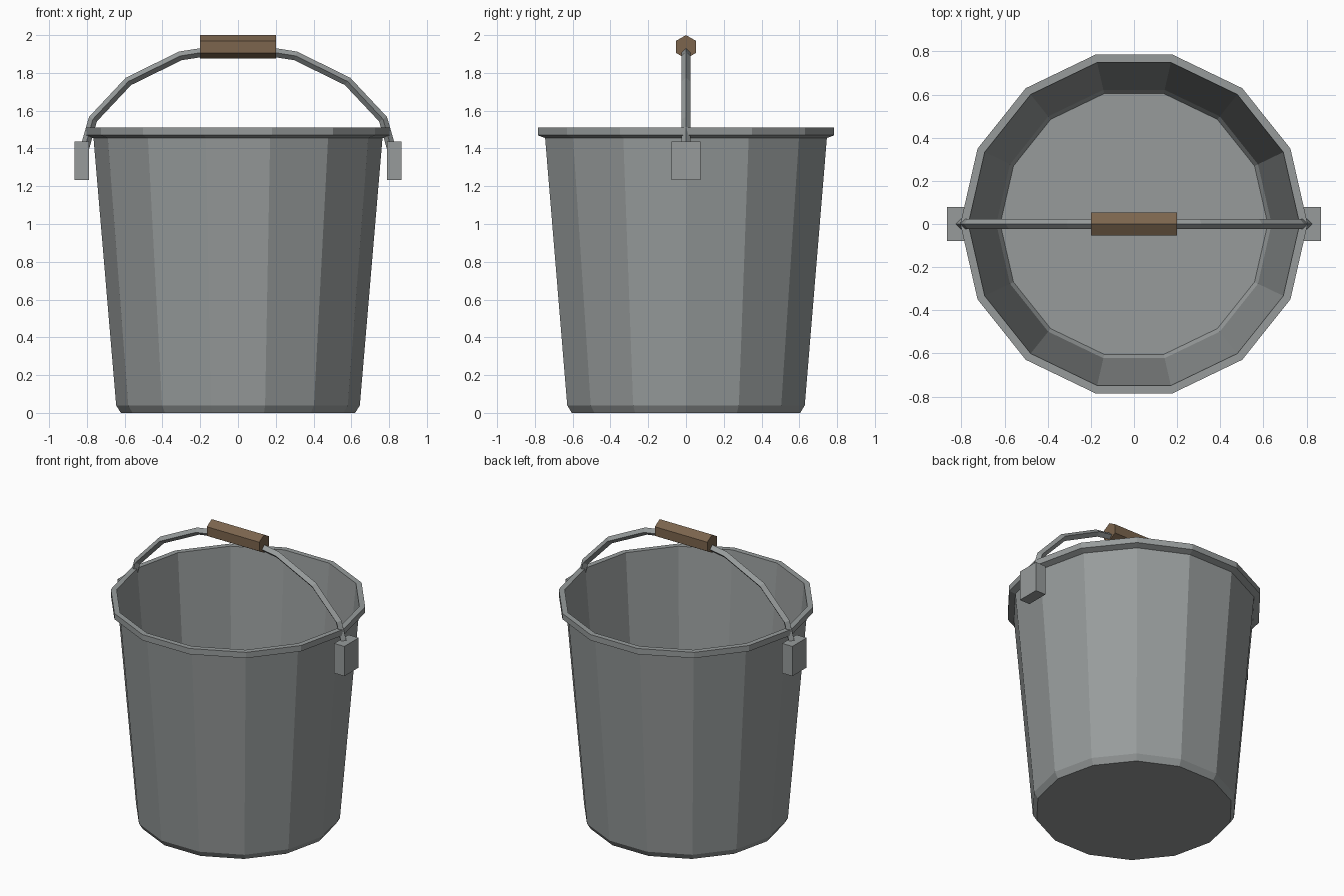
import bpy, bmesh
from math import sin, cos, pi
from mathutils import Vector

cube = bpy.data.objects.get("Cube")
if cube:
    bpy.data.objects.remove(cube)


def make_material(name, rgb):
    mat = bpy.data.materials.new(name)
    mat.use_nodes = True
    mat.diffuse_color = (*rgb, 1)
    mat.node_tree.nodes["Principled BSDF"].inputs["Base Color"].default_value = (*rgb, 1)
    return mat


STEEL = make_material("galvanised_steel", (0.31, 0.33, 0.33))
WOOD = make_material("brown_wood", (0.2, 0.13, 0.075))


def finish(name, bm, mat):
    bmesh.ops.recalc_face_normals(bm, faces=bm.faces)
    mesh = bpy.data.meshes.new(name)
    bm.to_mesh(mesh)
    bm.free()
    mesh.materials.append(mat)
    obj = bpy.data.objects.new(name, mesh)
    bpy.context.collection.objects.link(obj)
    return obj


def skin(name, rings, mat):
    """Bridge successive rings of points and cap both ends."""
    bm = bmesh.new()
    loops = [[bm.verts.new(p) for p in ring] for ring in rings]
    n = len(loops[0])
    for a, b in zip(loops, loops[1:]):
        for i in range(n):
            j = (i + 1) % n
            bm.faces.new((a[i], a[j], b[j], b[i]))
    bm.faces.new(loops[0][::-1])
    bm.faces.new(loops[-1])
    return finish(name, bm, mat)


# Pail: outer wall, rolled rim, inner wall and floor from one profile
SIDES = 14
profile = [(0.62, 0), (0.645, 0.04), (0.765, 1.455), (0.805, 1.47),
           (0.805, 1.51), (0.768, 1.51), (0.638, 0.05), (0.62, 0.02)]
skin("pail", [[(r * cos(2 * pi * i / SIDES), r * sin(2 * pi * i / SIDES), z)
               for i in range(SIDES)] for r, z in profile], STEEL)

# Bail: diamond-section bar along a mirrored arch
half = [(0.815, 1.39), (0.768, 1.555), (0.58, 1.755), (0.305, 1.89), (0.19, 1.908)]
path = [Vector((-x, 0, z)) for x, z in half] + [Vector((x, 0, z)) for x, z in half[::-1]]
RADIUS = 0.024
side = Vector((0, RADIUS, 0))
rings = []
for i, p in enumerate(path):
    before = (p - path[max(i - 1, 0)]).normalized()
    after = (path[min(i + 1, len(path) - 1)] - p).normalized()
    t = (before + after).normalized()
    up = Vector((-t.z, 0, t.x)) * RADIUS
    rings.append([p + up, p + side, p - up, p - side])
skin("bail_handle", rings, STEEL)

# Grip: hexagonal bar with a ridge on top
skin("wooden_grip", [[(x, 0.0625 * sin(k * pi / 3), 1.9375 + 0.0625 * cos(k * pi / 3))
                      for k in range(6)] for x in (-0.2, 0.2)], WOOD)

# Blocks that hold the ends of the bail
for name, s in (("left_handle_block", 1), ("right_handle_block", -1)):
    bm = bmesh.new()
    bmesh.ops.create_cube(bm, size=1)
    bmesh.ops.scale(bm, vec=(0.078, 0.156, 0.205), verts=bm.verts)
    bmesh.ops.translate(bm, vec=(s * 0.827, 0, 1.335), verts=bm.verts)
    finish(name, bm, STEEL)
